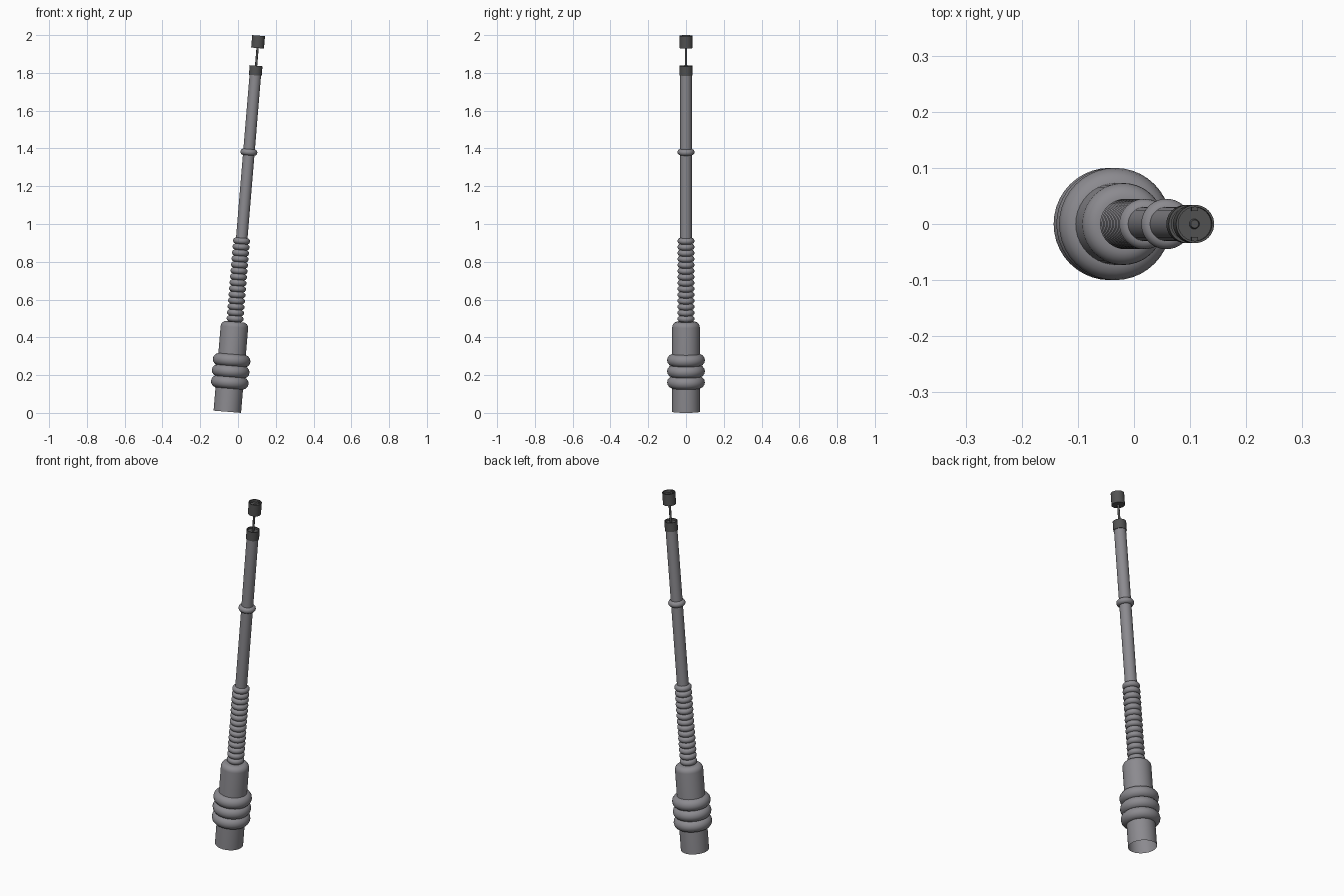
import bpy, bmesh, math
from mathutils import Matrix

if "Cube" in bpy.data.objects:
    bpy.data.objects.remove(bpy.data.objects["Cube"])

# Whole model leans slightly to +x; parts are built along the leaning axis
TILT = Matrix.Translation((-0.0565, 0, 0.006)) @ Matrix.Rotation(math.radians(4.75), 4, 'Y')


def material(name, rgb):
    m = bpy.data.materials.new(name)
    m.diffuse_color = (*rgb, 1)
    m.use_nodes = True
    m.node_tree.nodes["Principled BSDF"].inputs["Base Color"].default_value = m.diffuse_color
    return m


GREY = material("mid grey", (0.26, 0.255, 0.275))
DARK = material("dark grey", (0.085, 0.085, 0.085))


def finish(name, bm, mat):
    bmesh.ops.recalc_face_normals(bm, faces=bm.faces)
    me = bpy.data.meshes.new(name)
    bm.to_mesh(me)
    bm.free()
    me.materials.append(mat)
    me.transform(TILT)
    ob = bpy.data.objects.new(name, me)
    bpy.context.collection.objects.link(ob)
    bpy.ops.object.select_all(action='DESELECT')
    ob.select_set(True)
    bpy.context.view_layer.objects.active = ob
    bpy.ops.object.shade_smooth_by_angle(angle=math.radians(35))
    return ob


def lathe(name, profile, mat, closed=False, n=40):
    """Spin (radius, height) points round the axis."""
    bm = bmesh.new()
    rings = []
    for r, h in profile:
        if r == 0:
            rings.append([bm.verts.new((0, 0, h))] * n)
        else:
            rings.append([bm.verts.new((r * math.cos(2 * math.pi * i / n),
                                        r * math.sin(2 * math.pi * i / n), h)) for i in range(n)])
    pairs = list(zip(rings, rings[1:]))
    if closed:
        pairs.append((rings[-1], rings[0]))
    for a, b in pairs:
        for i in range(n):
            j = (i + 1) % n
            quad = list(dict.fromkeys((a[i], a[j], b[j], b[i])))
            bm.faces.new(quad)
    return finish(name, bm, mat)


def ring(name, height, outer, minor, mat=GREY, k=14):
    pts = [(outer - minor + minor * math.cos(2 * math.pi * i / k),
            height + minor * math.sin(2 * math.pi * i / k)) for i in range(k)]
    lathe(name, pts, mat, closed=True)


# Handle body: open at the bottom, rounded shoulder on top
shoulder = [(0.045 + 0.028 * math.cos(a), 0.450 + 0.028 * math.sin(a))
            for a in (math.pi / 2 * i / 6 for i in range(7))]
lathe("handle_body", [(0.073, 0)] + shoulder + [(0.028, 0.478)], GREY)

# Three fat grip rings
for i in range(3):
    ring(f"grip_ring_{i + 1}", 0.156 + 0.059 * i, 0.100, 0.033)

# Ribbed sleeve over the lower tube
RIBS = 14
for i in range(RIBS):
    ring(f"sleeve_rib_{i + 1}", 0.494 + 0.0318 * i, 0.045, 0.0165)

# Long tube and its middle collar
lathe("long_tube", [(0.0305, 0.470), (0.0305, 1.800)], GREY)
ring("middle_collar", 1.379, 0.045, 0.017)

# Dark end sleeve, with a shallow recess around the rod
lathe("end_sleeve", [(0.0305, 1.787), (0.034, 1.787), (0.034, 1.838), (0.029, 1.838),
                     (0.029, 1.828), (0, 1.828)], DARK)

# Thin rod
lathe("thin_rod", [(0, 1.820), (0.006, 1.820), (0.006, 1.965), (0, 1.965)], DARK, n=16)

# Tip cap with raised rim and centre stud
lathe("tip_cap", [(0, 1.932), (0.034, 1.932), (0.034, 1.998), (0.030, 1.998),
                  (0.030, 1.982), (0.009, 1.982), (0.007, 1.988), (0, 1.988)], DARK)

# Two small lugs inside the rim
for name, s in (("front_lug", -1), ("back_lug", 1)):
    bm = bmesh.new()
    bmesh.ops.create_cube(bm, size=1, matrix=Matrix.Translation((0, s * 0.0265, 1.986))
                          @ Matrix.Diagonal((0.012, 0.007, 0.012, 1)))
    finish(name, bm, DARK)
